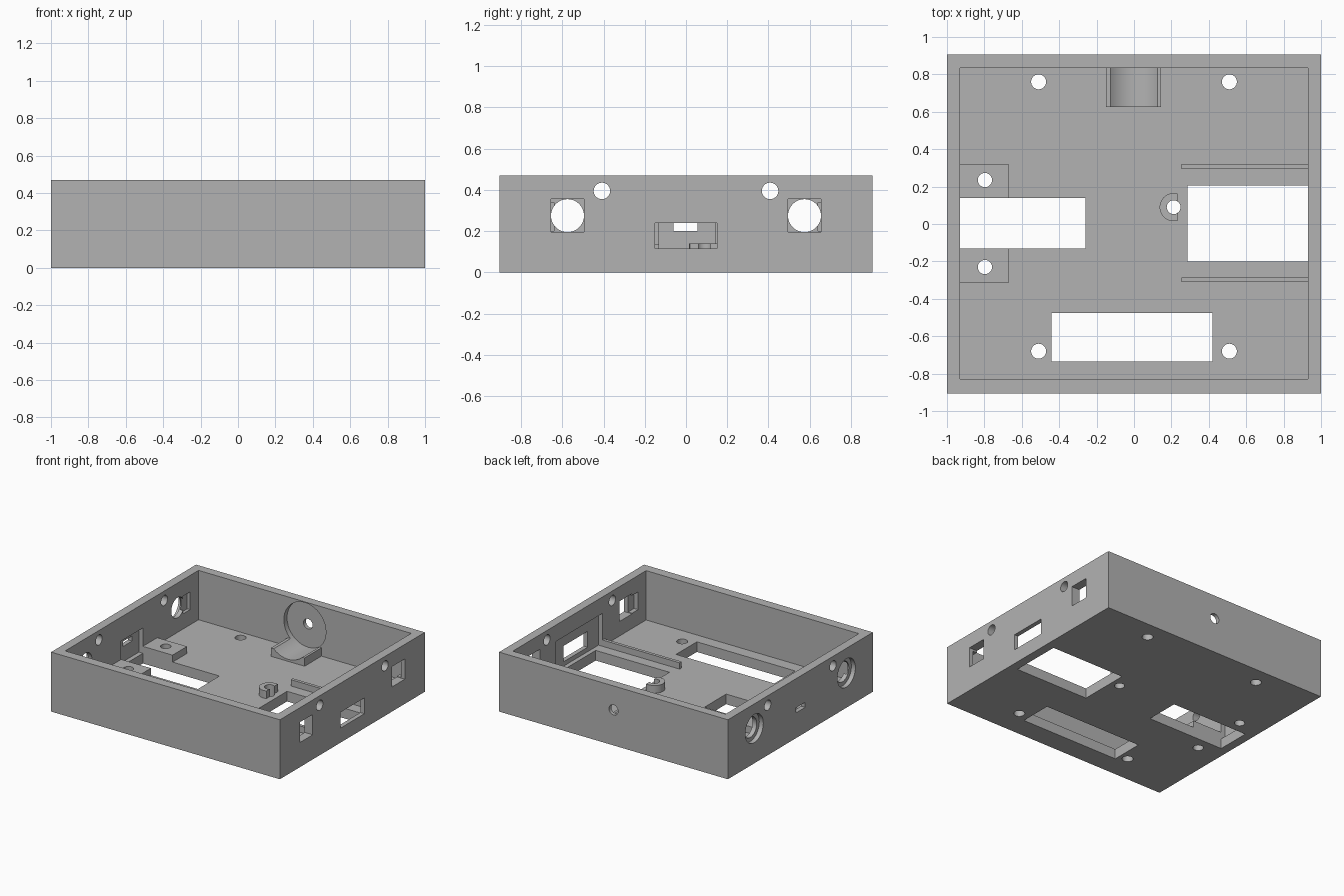
import bpy
import math

cube = bpy.data.objects.get("Cube")
if cube:
    bpy.data.objects.remove(cube, do_unlink=True)

grey = bpy.data.materials.new("plain grey")
grey.use_nodes = True
grey.diffuse_color = (0.45, 0.45, 0.45, 1)
grey.node_tree.nodes["Principled BSDF"].inputs["Base Color"].default_value = (0.45, 0.45, 0.45, 1)


def box(name, x, y, z):
    """Box from (min, max) ranges."""
    spans = (x, y, z)
    bpy.ops.mesh.primitive_cube_add(size=1, location=[(a + b) / 2 for a, b in spans])
    ob = bpy.context.object
    ob.name = name
    ob.scale = [b - a for a, b in spans]
    bpy.ops.object.transform_apply(location=True, rotation=True, scale=True)
    ob.data.materials.append(grey)
    return ob


def rod(name, axis, centre, radius, length):
    """Cylinder along the given axis."""
    turn = {"x": (0, math.pi / 2, 0), "y": (math.pi / 2, 0, 0), "z": (0, 0, 0)}[axis]
    bpy.ops.mesh.primitive_cylinder_add(vertices=40, radius=radius, depth=length,
                                        location=centre, rotation=turn)
    ob = bpy.context.object
    ob.name = name
    bpy.ops.object.transform_apply(location=True, rotation=True, scale=True)
    ob.data.materials.append(grey)
    return ob


def cut(target, cutter):
    """Subtract the cutter, then discard it."""
    cutter.hide_render = True
    mod = target.modifiers.new("cut", "BOOLEAN")
    mod.operation = "DIFFERENCE"
    mod.solver = "EXACT"
    mod.object = cutter
    bpy.ops.object.select_all(action="DESELECT")
    bpy.context.view_layer.objects.active = target
    target.select_set(True)
    bpy.ops.object.modifier_apply(modifier=mod.name)
    bpy.data.objects.remove(cutter, do_unlink=True)


FLOOR, TOP = 0.08, 0.47
IN_X, IN_Y = 0.93, 0.835

# Open tray
tray = box("tray", (-1, 1), (-0.905, 0.905), (0, TOP))
cut(tray, box("cavity", (-IN_X, IN_X), (-0.83, IN_Y), (FLOOR, 1)))

# Pockets inside the two side walls
cut(tray, box("pocket", (0.9, 0.965), (-0.285, 0.295), (FLOOR, 0.34)))
cut(tray, box("pocket", (-0.965, -0.9), (-0.13, 0.14), (FLOOR, 0.28)))

# Floor openings
for x, y in (((0.285, IN_X), (-0.2, 0.205)),
             ((-IN_X, -0.26), (-0.13, 0.14)),
             ((-0.44, 0.42), (-0.735, -0.475))):
    cut(tray, box("opening", x, y, (-0.1, 0.1)))

# Floor screw holes
for x in (-0.51, 0.51):
    for y in (-0.68, 0.76):
        cut(tray, rod("screw_hole", "z", (x, y, 0), 0.04, 0.5))

# Side wall ports, mirrored front to back
for s in (-1, 1):
    y = 0.575 * s
    ear = sorted((0.64 * s, 0.73 * s))
    cut(tray, rod("cable_hole", "x", (0, 0.408 * s, 0.395), 0.04, 3))
    cut(tray, box("square_port", (0.8, 1.1), (y - 0.08, y + 0.08), (0.195, 0.355)))
    cut(tray, rod("round_port", "x", (-1, y, 0.275), 0.08, 0.4))
    cut(tray, rod("counterbore", "x", (-1.02, y, 0.275), 0.112, 0.11))
    cut(tray, box("port_ear", (0.9, 0.965), ear, (0.2, 0.34)))
    cut(tray, box("port_ear", (-0.955, -0.9), ear, (0.2, 0.34)))

# Middle slots in the side walls
cut(tray, box("wide_slot", (0.8, 1.1), (-0.15, 0.15), (0.115, 0.24)))
cut(tray, box("narrow_slot", (-1.1, -0.8), (-0.06, 0.055), (0.2, 0.24)))

# Back wall: round recess with a small through hole, and the cradle below it
cradle = box("cradle", (-0.15, 0.145), (0.625, IN_Y), (FLOOR, 0.146))
for part in (tray, cradle):
    cut(part, rod("round_recess", "y", (0, 0.735, 0.28), 0.184, 0.28))
cut(tray, rod("back_hole", "y", (0, 0.9, 0.28), 0.04, 0.4))

# Mounting blocks beside the left-hand opening
for name, span, y in (("rear_block", (0.14, 0.32), 0.235),
                      ("front_block", (-0.315, -0.13), -0.23)):
    block = box(name, (-IN_X, -0.67), span, (FLOOR, 0.135))
    for part in (block, tray):
        cut(part, rod("block_hole", "z", (-0.797, y, 0), 0.038, 0.5))

# Guide rails beside the other opening
for name, span in (("rear_rail", (0.295, 0.32)), ("front_rail", (-0.31, -0.285))):
    box(name, (0.255, IN_X), span, (FLOOR, 0.13))

# Cut-away screw post
post = rod("screw_post", "z", (0.212, 0.09, 0.11), 0.075, 0.06)
cut(post, box("post_trim", (0.235, 0.4), (-0.1, 0.3), (0, 0.3)))
for part in (post, tray):
    cut(part, rod("post_hole", "z", (0.212, 0.09, 0), 0.037, 0.5))

# Smooth the round surfaces, keep edges sharp
bpy.ops.object.select_all(action="DESELECT")
for ob in (tray, cradle, post):
    ob.select_set(True)
bpy.context.view_layer.objects.active = tray
bpy.ops.object.shade_smooth_by_angle(angle=math.radians(30))
